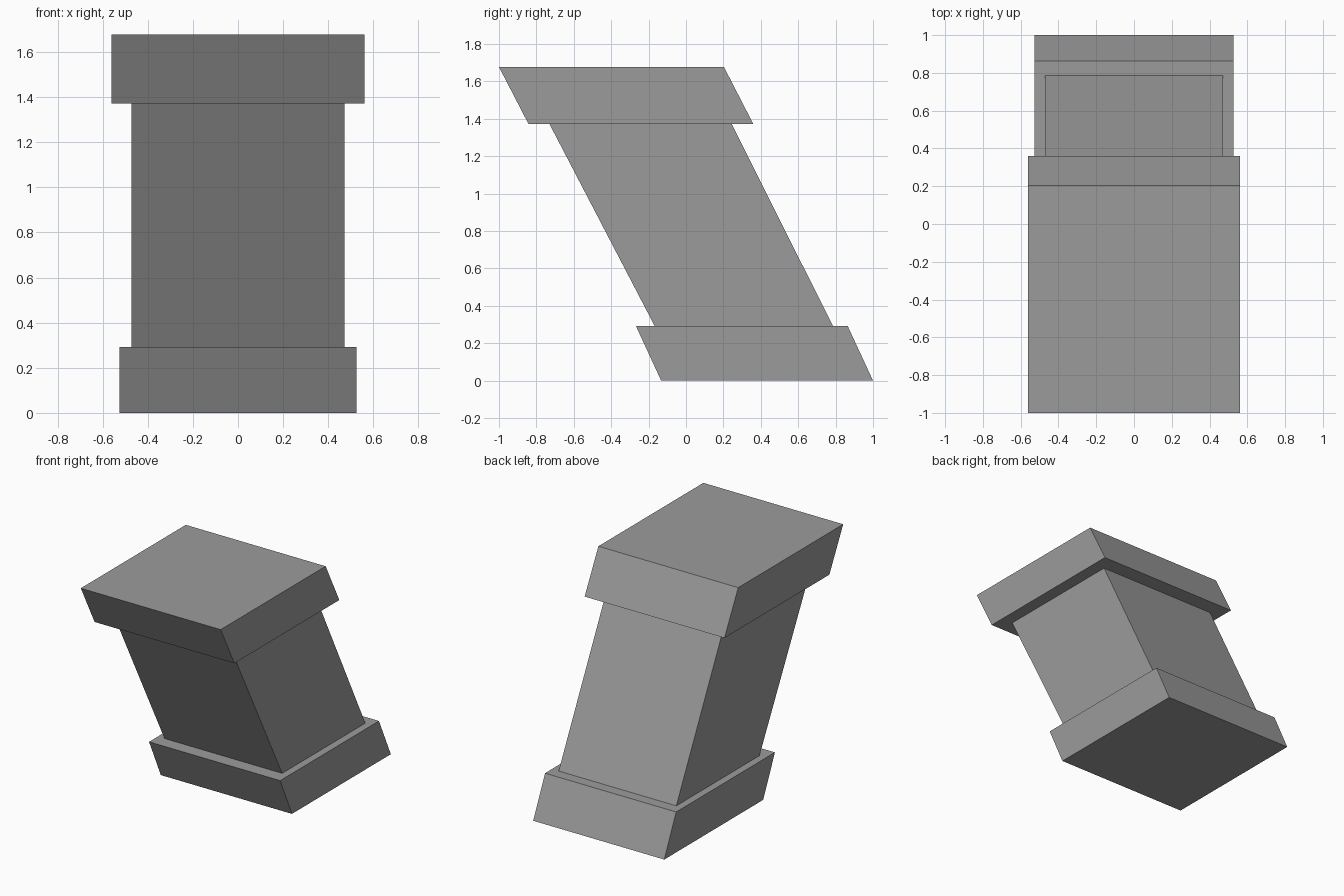
import bpy
import bmesh

cube = bpy.data.objects.get("Cube")
if cube:
    bpy.data.objects.remove(cube, do_unlink=True)

stone = bpy.data.materials.new("stone_grey")
stone.use_nodes = True
stone.diffuse_color = (0.33, 0.33, 0.33, 1)
stone.node_tree.nodes["Principled BSDF"].inputs["Base Color"].default_value = stone.diffuse_color


def slanted_block(name, half_width, bottom, top):
    """Block leaning in y; bottom and top are (z, front y, back y)."""
    bm = bmesh.new()
    bmesh.ops.create_cube(bm, size=2)
    for v in bm.verts:
        z, front, back = top if v.co.z > 0 else bottom
        v.co = (v.co.x * half_width, back if v.co.y > 0 else front, z)
    mesh = bpy.data.meshes.new(name)
    bm.to_mesh(mesh)
    bm.free()
    mesh.materials.append(stone)
    obj = bpy.data.objects.new(name, mesh)
    bpy.context.collection.objects.link(obj)
    return obj


# Leaning pillar: base, shaft and overhanging cap
slanted_block("base", 0.526, (0, -0.133, 1.0), (0.293, -0.268, 0.864))
slanted_block("shaft", 0.472, (0.293, -0.168, 0.785), (1.372, -0.73, 0.245))
slanted_block("cap", 0.561, (1.372, -0.842, 0.36), (1.677, -1.0, 0.203))
